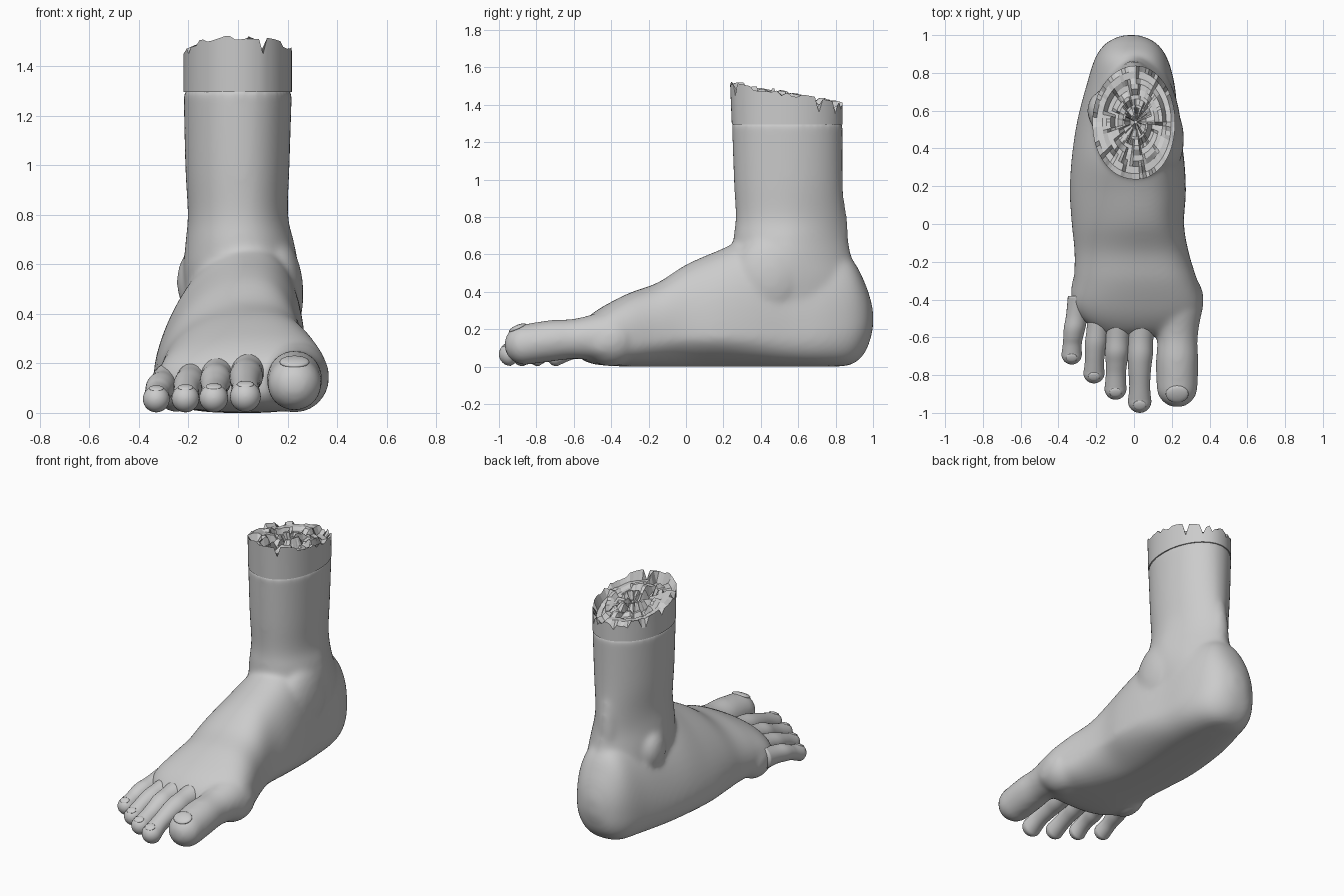
import bpy, bmesh, math, random
from mathutils import Vector, Matrix

if "Cube" in bpy.data.objects:
    bpy.data.objects.remove(bpy.data.objects["Cube"])

random.seed(4)
bm = bmesh.new()


def spline(rows, steps=5):
    """Catmull-Rom interpolation of whole parameter rows."""
    out = []
    for i in range(len(rows) - 1):
        p = [rows[max(0, min(len(rows) - 1, i + k))] for k in (-1, 0, 1, 2)]
        for s in range(steps):
            t = s / steps
            out.append([b + 0.5 * t * (c - a + t * (2*a - 5*b + 4*c - d + t * (3*(b - c) + d - a)))
                        for a, b, c, d in zip(*p)])
    return out + [list(rows[-1])]


def power(v, n):
    return math.copysign(abs(v) ** (2 / n), v)


def circle(n):
    return [(math.cos(math.tau * i / n), math.sin(math.tau * i / n)) for i in range(n)]


def loft(rings, target=None):
    target = target or bm
    loops = [[target.verts.new(p) for p in r] for r in rings]
    for a, b in zip(loops, loops[1:]):
        for i in range(len(a)):
            j = (i + 1) % len(a)
            target.faces.new((a[i], a[j], b[j], b[i]))
    target.faces.new(loops[0][::-1])
    target.faces.new(loops[-1])


def ball(center, radii, target=None, tilt=0):
    m = (Matrix.Translation(center) @ Matrix.Rotation(tilt, 4, 'X')
         @ Matrix.Diagonal((*radii, 1)))
    angles = [math.radians(-87 + 174 * k / 12) for k in range(13)]
    loft([[m @ Vector((math.cos(a) * c, math.cos(a) * s, math.sin(a))) for c, s in circle(24)]
          for a in angles], target)


def foot_ring(row):
    y, xl, xr, z0, z1, zm, xc, lateral, arch = row
    pts = []
    for c, s in circle(56):
        e = (lateral if c < 0 else 2.5) if s > 0 else (arch if c > 0 else 3)
        pts.append(Vector((xc + (xr - xc if c > 0 else xc - xl) * power(c, e), y,
                           zm + (z1 - zm if s > 0 else zm - z0) * power(s, e))))
    return pts


def leg_ring(row):
    z, xl, xr, yf, yb, back = row
    xc, yc = 0.01, 0.54
    pts = []
    for c, s in circle(72):
        e = back if s > 0 else 2.1
        pts.append(Vector((xc + (xr - xc if c > 0 else xc - xl) * power(c, e),
                           yc + (yb - yc if s > 0 else yc - yf) * power(s, e), z)))
    return pts


def toe_rings(toe):
    """Round tube along the toe, closed by a half-sphere tip."""
    rows = spline(toe)
    x, y, z, r = toe[-1]
    rows += [(x, y - r * math.sin(a), z, r * math.cos(a))
             for a in [math.radians(11 * k) for k in range(1, 9)]]
    return [[Vector((x + r * c, y, z + r * s)) for c, s in circle(28)] for x, y, z, r in rows]


# foot body: y, left, right, bottom, top, widest z, crest x, lateral and arch exponents
foot = [
    (1.00, -.06, .03, .20, .31, .25, -.015, 2, 2),
    (.96, -.145, .115, .08, .44, .24, -.015, 2, 2),
    (.88, -.205, .175, .01, .58, .23, -.01, 2, 2.4),
    (.74, -.25, .215, 0, .63, .21, 0, 1.8, 2.6),
    (.55, -.30, .235, 0, .67, .18, .01, 1.6, 2.4),
    (.35, -.33, .265, 0, .69, .17, .02, 1.6, 1.9),
    (.17, -.34, .275, 0, .62, .16, .03, 1.65, 1.6),
    (0, -.33, .265, 0, .545, .16, .04, 1.75, 1.6),
    (-.15, -.315, .29, 0, .45, .15, .05, 1.9, 1.9),
    (-.30, -.318, .335, 0, .395, .14, .07, 2, 2.4),
    (-.42, -.325, .365, .005, .335, .13, .08, 2, 2.6),
    (-.50, -.28, .35, .015, .285, .13, .08, 2, 2.4),
    (-.56, -.20, .31, .04, .23, .13, .07, 2, 2),
    (-.59, -.15, .27, .08, .18, .13, .07, 2, 2),
]
loft([foot_ring(r) for r in spline(foot)])

# leg: z, left, right, front, back, rear exponent
leg = [
    (.25, -.20, .21, .34, .90, 2),
    (.45, -.21, .24, .29, .92, 1.8),
    (.58, -.22, .245, .255, .888, 1.6),
    (.69, -.212, .226, .255, .864, 1.55),
    (.80, -.203, .202, .266, .85, 1.7),
    (1.0, -.213, .208, .256, .838, 1.9),
    (1.31, -.22, .218, .245, .838, 2),
]
loft([leg_ring(r) for r in spline(leg)])

# ankle bones, heel tendon, ball of foot
ball((-.175, .60, .53), (.073, .10, .13))
ball((.155, .45, .48), (.11, .20, .23))
ball((0, .80, .62), (.07, .07, .36))
ball((.23, -.40, .145), (.14, .16, .145))
ball((-.25, -.36, .11), (.085, .14, .11))

# toes: x, y, z, radius along each toe
toes = [
    [(.23, -.46, .16, .13), (.23, -.60, .148, .108), (.228, -.72, .138, .112), (.228, -.862, .118, .11)],
    [(.05, -.46, .18, .08), (.037, -.60, .16, .066), (.033, -.69, .145, .067), (.03, -.76, .13, .061), (.03, -.86, .10, .055), (.03, -.938, .066, .062)],
    [(-.07, -.46, .165, .08), (-.086, -.60, .145, .063), (-.09, -.68, .13, .063), (-.093, -.74, .11, .056), (-.096, -.80, .087, .053), (-.098, -.872, .06, .058)],
    [(-.165, -.45, .14, .08), (-.19, -.56, .13, .061), (-.20, -.63, .115, .06), (-.207, -.69, .10, .053), (-.21, -.74, .082, .051), (-.212, -.788, .058, .056)],
    [(-.27, -.38, .125, .08), (-.30, -.48, .115, .059), (-.314, -.55, .105, .057), (-.322, -.60, .092, .052), (-.327, -.64, .075, .05), (-.33, -.69, .056, .054)],
]


def add_object(name, mesh_bm, smooth=True):
    me = bpy.data.meshes.new(name)
    mesh_bm.to_mesh(me)
    mesh_bm.free()
    ob = bpy.data.objects.new(name, me)
    bpy.context.collection.objects.link(ob)
    if smooth:
        me.shade_smooth()
    return ob


# fuse foot, leg and big toe into one smooth skin with a flat sole
loft(toe_rings(toes[0]))
foot_ob = add_object("foot_skin", bm)
remesh = foot_ob.modifiers.new("fuse", 'REMESH')
remesh.mode, remesh.voxel_size = 'VOXEL', 0.013
soften = foot_ob.modifiers.new("soften", 'SMOOTH')
soften.factor, soften.iterations = 0.5, 20
bpy.context.view_layer.objects.active = foot_ob
foot_ob.select_set(True)
for m in ("fuse", "soften"):
    bpy.ops.object.modifier_apply(modifier=m)
for v in foot_ob.data.vertices:
    v.co.z = max(v.co.z, 0)
foot_ob.data.shade_smooth()

# small toes stay separate so the gaps between them are crisp
small = bmesh.new()
for toe in toes[1:]:
    loft(toe_rings(toe), small)
bmesh.ops.recalc_face_normals(small, faces=small.faces)
add_object("small_toes", small)

# toenails, barely raised
nails = bmesh.new()
for toe in toes:
    x, y, z, r = toe[-1]
    ball((x, y - .35 * r, z + .80 * r), (.55 * r, .45 * r, .15 * r), nails, math.radians(24))
add_object("toenails", nails)

# jagged broken stump: wall, torn rim and stepped inner rings
bm = bmesh.new()
wall = leg_ring((1.295, -.22, .218, .245, .838, 2))
rim = leg_ring((1.5, -.22, .218, .236, .838, 2))
mid = Vector((.01, .54, 0))


def ring(scale, depth, hold):
    pts, drop, left = [], 0, 0
    for p in rim:
        if left <= 0:
            drop, left = random.uniform(*depth), random.randint(1, hold)
        left -= 1
        q = mid.lerp(Vector((p.x, p.y, 0)), scale)
        q.z = 1.465 - (q.y - .54) * .18 - drop
        pts.append(q)
    return pts


edge = ring(1, (-.005, .022), 3)
for i in random.sample(range(len(edge)), 11):
    edge[i].z -= random.uniform(.02, .06)
rings = [wall, edge]
for s in (.9, .68, .48, .30, .14):
    step = ring(s, (-.01, .075), 7)
    inner = [mid.lerp(Vector((q.x, q.y, 0)), .86) + Vector((0, 0, q.z)) for q in step]
    rings += [step, inner]
rings.append(ring(.03, (.03, .04), 5))
loft(rings)
stump = add_object("broken_stump", bm, smooth=False)
for f in list(stump.data.polygons)[:72]:
    f.use_smooth = True
